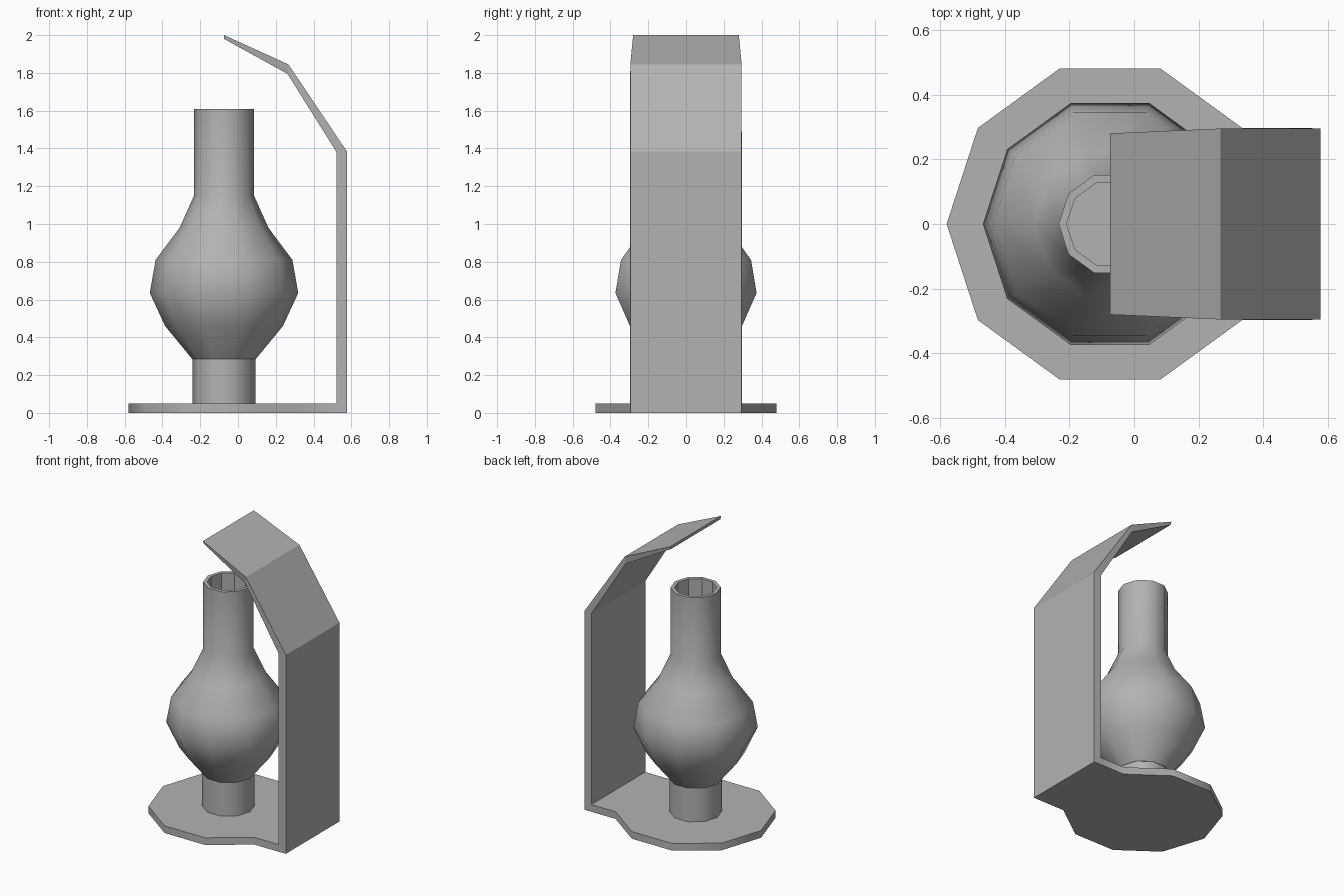
import bpy, bmesh, math

if "Cube" in bpy.data.objects:
    bpy.data.objects.remove(bpy.data.objects["Cube"])

CX = -0.074   # lamp axis
SIDES = 10

# Dark pewter shared by all parts
metal = bpy.data.materials.new("dark_grey")
metal.diffuse_color = (0.45, 0.45, 0.45, 1)
metal.use_nodes = True
metal.node_tree.nodes["Principled BSDF"].inputs["Base Color"].default_value = metal.diffuse_color


def finish(bm, name):
    bmesh.ops.recalc_face_normals(bm, faces=bm.faces)
    mesh = bpy.data.meshes.new(name)
    bm.to_mesh(mesh)
    bm.free()
    mesh.materials.append(metal)
    obj = bpy.data.objects.new(name, mesh)
    bpy.context.collection.objects.link(obj)
    return obj


def smooth(obj, degrees):
    bpy.ops.object.select_all(action='DESELECT')
    obj.select_set(True)
    bpy.context.view_layer.objects.active = obj
    bpy.ops.object.shade_smooth_by_angle(angle=math.radians(degrees))


def lathe(name, profile, closed=False, caps=False):
    """Revolve (radius, z) points around the lamp axis."""
    bm = bmesh.new()
    rings = []
    for r, z in profile:
        rings.append([bm.verts.new((CX + r * math.cos(i * math.tau / SIDES),
                                    r * math.sin(i * math.tau / SIDES), z))
                      for i in range(SIDES)])
    pairs = list(zip(rings, rings[1:]))
    if closed:
        pairs.append((rings[-1], rings[0]))
    for a, b in pairs:
        for i in range(SIDES):
            j = (i + 1) % SIDES
            bm.faces.new((a[i], a[j], b[j], b[i]))
    if caps:
        bm.faces.new(rings[0])
        bm.faces.new(rings[-1])
    obj = finish(bm, name)
    smooth(obj, 40)
    return obj


# Base plate: decagon with a square tongue reaching the back panel
R = 0.505
outline = [(CX + R * math.cos(math.radians(a)), R * math.sin(math.radians(a)))
           for a in range(36, 325, 36)]
outline += [(0.522, -0.297), (0.522, 0.297)]
bm = bmesh.new()
bottom = bm.faces.new([bm.verts.new((x, y, 0)) for x, y in outline])
top = bmesh.ops.extrude_face_region(bm, geom=[bottom], use_keep_orig=True)
bmesh.ops.translate(bm, vec=(0, 0, 0.05),
                    verts=[v for v in top["geom"] if isinstance(v, bmesh.types.BMVert)])
smooth(finish(bm, "base_plate"), 37)

# Bent reflector panel: outer (x, z, half width), inner (x, z, half width)
stations = [
    ((0.576, 0.0, 0.295), (0.522, 0.0, 0.297)),
    ((0.576, 1.385, 0.295), (0.522, 1.38, 0.297)),
    ((0.267, 1.845, 0.295), (0.262, 1.795, 0.29)),
    ((-0.074, 2.0, 0.28), (-0.074, 1.98, 0.272)),
]
bm = bmesh.new()
loops = []
for (ox, oz, ow), (ix, iz, iw) in stations:
    loops.append([bm.verts.new(p) for p in
                  ((ox, -ow, oz), (ox, ow, oz), (ix, iw, iz), (ix, -iw, iz))])
for a, b in zip(loops, loops[1:]):
    for i in range(4):
        j = (i + 1) % 4
        bm.faces.new((a[i], a[j], b[j], b[i]))
bm.faces.new(loops[0])
bm.faces.new(loops[-1])
finish(bm, "back_panel")

# Burner collar
lathe("burner", [(0.166, 0.05), (0.166, 0.285)], caps=True)

# Glass chimney: outer skin, rim, then inner skin
outer = [(0.168, 0.285), (0.312, 0.46), (0.393, 0.635), (0.362, 0.81),
         (0.235, 0.98), (0.159, 1.15), (0.159, 1.61)]
inner = [(r - 0.025, z) for r, z in reversed(outer)]
chimney = lathe("glass_chimney", outer + inner, closed=True)
for poly in chimney.data.polygons:
    if poly.index // SIDES >= len(outer) - 1:
        poly.use_smooth = False
